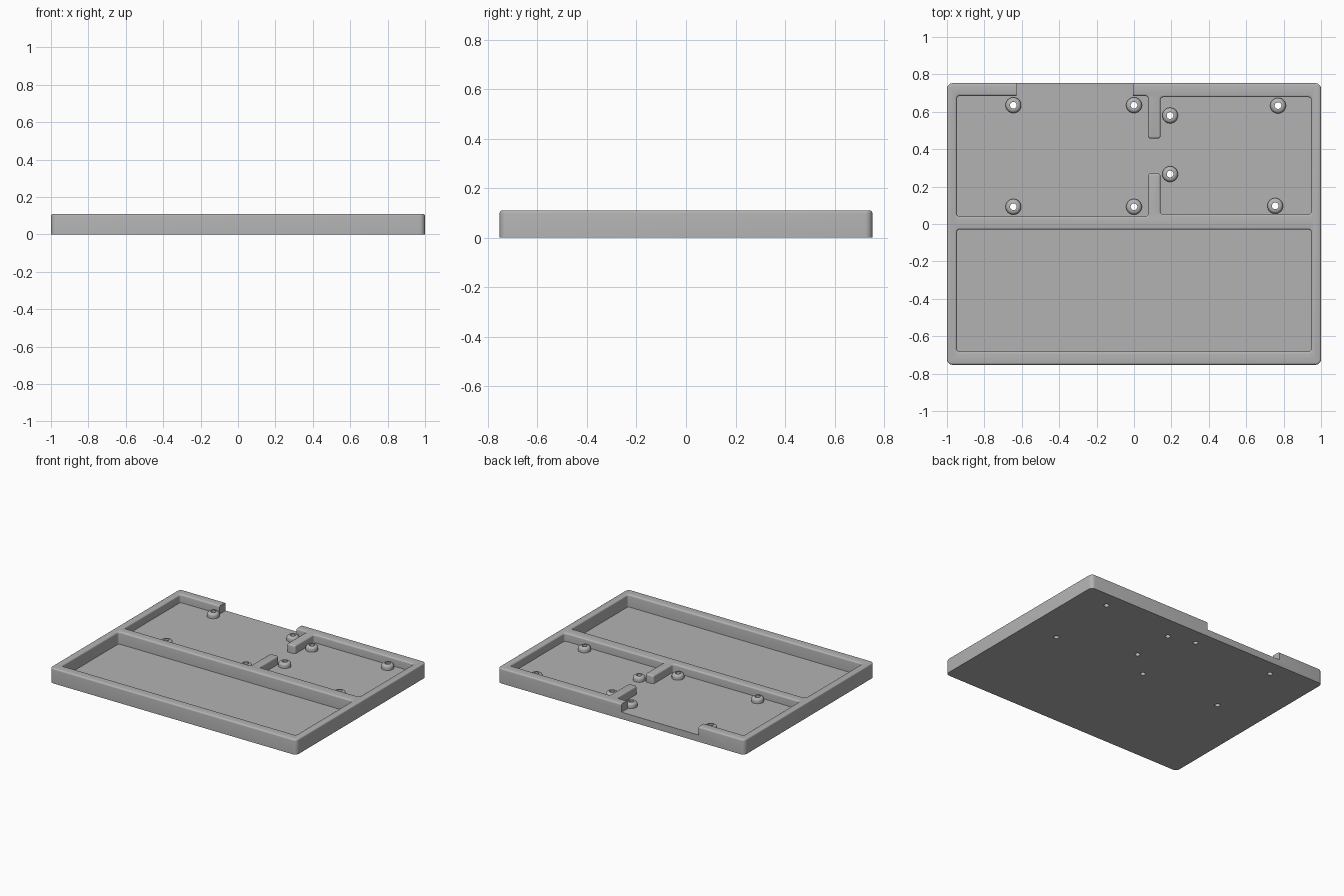
import bpy, bmesh
from math import pi, cos, sin, atan2, radians
from mathutils import Vector

cube = bpy.data.objects.get("Cube")
if cube:
    bpy.data.objects.remove(cube, do_unlink=True)

grey = bpy.data.materials.new("mid grey")
grey.use_nodes = True
grey.diffuse_color = (0.45, 0.45, 0.45, 1)
grey.node_tree.nodes["Principled BSDF"].inputs["Base Color"].default_value = grey.diffuse_color

HEIGHT, FRONT_FLOOR, REAR_FLOOR = 0.11, 0.02, 0.05
FILLET, HOLE = 0.011, 0.018


def new_object(name, bm):
    bmesh.ops.recalc_face_normals(bm, faces=bm.faces)
    mesh = bpy.data.meshes.new(name)
    bm.to_mesh(mesh)
    bm.free()
    mesh.materials.append(grey)
    obj = bpy.data.objects.new(name, mesh)
    bpy.context.collection.objects.link(obj)
    return obj


def rounded_loop(corners, radius, grow, steps=5):
    """Offset a counter-clockwise outline and round its corners."""
    points = []
    n = len(corners)
    for i in range(n):
        p = Vector(corners[i])
        a = (p - Vector(corners[i - 1])).normalized()
        b = (Vector(corners[(i + 1) % n]) - p).normalized()
        turn = 1 if a.cross(b) > 0 else -1
        p = p + (a - b) * turn * grow
        r = max(radius + turn * grow, 0.002)
        centre = p + (b - a) * r
        start = atan2(-a.x * turn, a.y * turn)
        start = atan2((p - a * r - centre).y, (p - a * r - centre).x)
        for k in range(steps + 1):
            t = start + turn * pi / 2 * k / steps
            points.append(centre + Vector((cos(t), sin(t))) * r)
    return points


def loft(name, corners, radius, profile):
    """Stack rounded outlines given as (grow, z) pairs and cap both ends."""
    bm = bmesh.new()
    rings = [[bm.verts.new((p.x, p.y, z)) for p in rounded_loop(corners, radius, g)]
             for g, z in profile]
    for low, high in zip(rings, rings[1:]):
        for i in range(len(low)):
            bm.faces.new((low[i - 1], low[i], high[i], high[i - 1]))
    bm.faces.new(rings[0])
    bm.faces.new(rings[-1])
    return new_object(name, bm)


def rectangle(x0, x1, y0, y1):
    return [(x0, y0), (x1, y0), (x1, y1), (x0, y1)]


def cut(target, cutter):
    mod = target.modifiers.new("cut " + cutter.name, "BOOLEAN")
    mod.operation, mod.solver, mod.object = "DIFFERENCE", "EXACT", cutter
    cutter.hide_render = True
    bpy.context.view_layer.objects.active = target
    bpy.ops.object.modifier_apply(modifier=mod.name)
    bpy.data.objects.remove(cutter, do_unlink=True)


def smooth(obj):
    bpy.ops.object.select_all(action="DESELECT")
    obj.select_set(True)
    bpy.context.view_layer.objects.active = obj
    bpy.ops.object.shade_smooth_by_angle(angle=radians(35))


# Tray body with a rounded top rim
arc = [(k * pi / 8) for k in range(5)]
rim = [(FILLET * (cos(t) - 1), HEIGHT - FILLET + FILLET * sin(t)) for t in arc]
tray = loft("tray", rectangle(-1, 1, -0.753, 0.753), 0.03, [(0, 0)] + rim)


def pocket(name, corners, floor):
    """Cutter whose mouth flares to round the edge of the walls."""
    flare = [(FILLET * (1 - cos(t)), HEIGHT - FILLET + FILLET * sin(t)) for t in arc]
    return loft(name, corners, 0.015, [(0, floor)] + flare + [(FILLET, HEIGHT + 0.05)])


# Front pocket, then the rear pocket around the two divider stubs
cut(tray, pocket("front_pocket", rectangle(-0.947, 0.947, -0.682, -0.03), FRONT_FLOOR))
stub_left, stub_right, stub_low, stub_high = 0.075, 0.142, 0.27, 0.457
rear = [(-0.947, 0.04), (stub_left, 0.04), (stub_left, stub_low), (stub_right, stub_low),
        (stub_right, 0.052), (0.947, 0.052), (0.947, 0.678), (stub_right, 0.678),
        (stub_right, stub_high), (stub_left, stub_high), (stub_left, 0.685), (-0.947, 0.685)]
cut(tray, pocket("rear_pocket", rear, REAR_FLOOR))

# Opening through the back wall
bm = bmesh.new()
bmesh.ops.create_cube(bm, size=1)
for v in bm.verts:
    v.co.x = -0.005 if v.co.x > 0 else -0.628
    v.co.y = 0.85 if v.co.y > 0 else 0.65
    v.co.z = 0.2 if v.co.z > 0 else REAR_FLOOR
cut(tray, new_object("back_opening", bm))

# Hollow mounting posts with rounded tops, each over a through hole
posts = [(-0.645, 0.635), (0, 0.635), (-0.645, 0.092), (0, 0.092),
         (0.193, 0.58), (0.193, 0.267), (0.77, 0.633), (0.755, 0.097)]
R, TOP, ROUND = 0.042, 0.035, 0.019
section = [(HOLE, 0), (R, 0)]
section += [(R - ROUND + ROUND * cos(t), TOP - ROUND + ROUND * sin(t)) for t in arc]
section += [(HOLE, TOP)]
SIDES = 32
for i, (x, y) in enumerate(posts):
    bm = bmesh.new()
    bmesh.ops.create_cone(bm, cap_ends=True, segments=SIDES, radius1=HOLE, radius2=HOLE, depth=0.4)
    bmesh.ops.translate(bm, verts=bm.verts, vec=(x, y, 0))
    cut(tray, new_object("screw_hole", bm))

    bm = bmesh.new()
    rings = [[bm.verts.new((x + r * cos(2 * pi * k / SIDES), y + r * sin(2 * pi * k / SIDES),
                            REAR_FLOOR + z)) for k in range(SIDES)] for r, z in section]
    for j, ring in enumerate(rings):
        for k in range(SIDES):
            bm.faces.new((rings[j - 1][k - 1], rings[j - 1][k], ring[k], ring[k - 1]))
    smooth(new_object(f"mounting_post_{i + 1}", bm))

smooth(tray)
